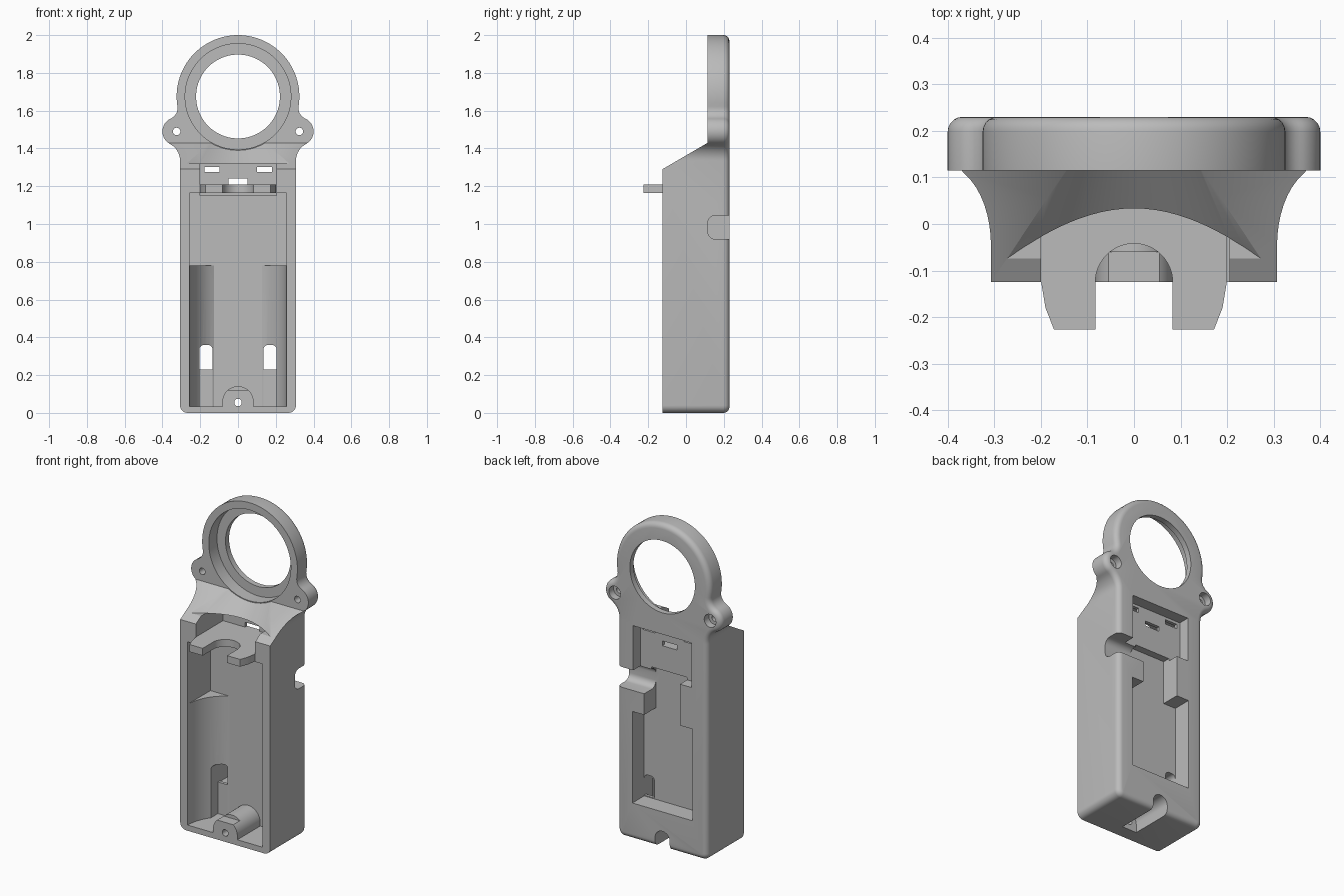
import bpy, bmesh
from math import cos, sin, pi, atan2, hypot, sqrt
from mathutils import Vector

cube = bpy.data.objects.get("Cube")
if cube:
    bpy.data.objects.remove(cube, do_unlink=True)

grey = bpy.data.materials.new("light_grey_plastic")
grey.use_nodes = True
grey.diffuse_color = (0.5, 0.5, 0.5, 1)
grey.node_tree.nodes["Principled BSDF"].inputs["Base Color"].default_value = (0.5, 0.5, 0.5, 1)

FRONT, BACK, STEP = -0.125, 0.23, 0.115   # y of front face, back face, ring face
FLOOR = 0.097                             # y of the battery bay floor
RING, RING_R = (0, 1.675), 0.325
EAR, EAR_R = (0.325, 1.49), 0.075
HALF = 0.307


def arc(c, r, a0, a1, n=12):
    return [(c[0] + r * cos(a0 + (a1 - a0) * i / n),
             c[1] + r * sin(a0 + (a1 - a0) * i / n)) for i in range(n + 1)]


def angle(c, p):
    return atan2(p[1] - c[1], p[0] - c[0])


def rect(x0, x1, z0, z1):
    return [(x0, z0), (x1, z0), (x1, z1), (x0, z1)]


def make(name, bm):
    bmesh.ops.recalc_face_normals(bm, faces=bm.faces)
    mesh = bpy.data.meshes.new(name)
    bm.to_mesh(mesh)
    bm.free()
    mesh.materials.append(grey)
    ob = bpy.data.objects.new(name, mesh)
    bpy.context.collection.objects.link(ob)
    return ob


def prism_bm(pts, lo, hi, axis="y"):
    place = {"x": lambda p, t: (t, p[0], p[1]),
             "y": lambda p, t: (p[0], t, p[1]),
             "z": lambda p, t: (p[0], p[1], t)}[axis]
    bm = bmesh.new()
    a = [bm.verts.new(place(p, lo)) for p in pts]
    b = [bm.verts.new(place(p, hi)) for p in pts]
    bm.faces.new(a)
    bm.faces.new(b[::-1])
    for i in range(len(pts)):
        j = (i + 1) % len(pts)
        bm.faces.new((a[i], b[i], b[j], a[j]))
    bmesh.ops.recalc_face_normals(bm, faces=bm.faces)
    return bm


def prism(name, pts, lo, hi, axis="y"):
    return make(name, prism_bm(pts, lo, hi, axis))


def disc(c, r, lo, hi, n=48):
    return prism("disc", arc(c, r, 0, 2 * pi, n)[:-1], lo, hi)


def combine(tool, op="DIFFERENCE"):
    mod = body.modifiers.new(op, "BOOLEAN")
    mod.operation, mod.solver, mod.object = op, "EXACT", tool
    tool.hide_render = True
    bpy.context.view_layer.objects.active = body
    bpy.ops.object.modifier_apply(modifier=mod.name)
    bpy.data.objects.remove(tool, do_unlink=True)


def cut(pts, lo, hi, axis="y"):
    combine(prism("cutter", pts, lo, hi, axis))


# Outline of the housing: foot corner, flare, ear, blend, ring
corner = 0.04
flare_r, blend_r = 0.1, 0.06
flare = (HALF + flare_r,
         EAR[1] - sqrt((flare_r + EAR_R) ** 2 - (HALF + flare_r - EAR[0]) ** 2))
# Blend centre is tangent to both ring and ear
d = hypot(EAR[0] - RING[0], EAR[1] - RING[1])
ra, rb = RING_R + blend_r, EAR_R + blend_r
along = (d * d + ra * ra - rb * rb) / (2 * d)
side = sqrt(ra * ra - along * along)
ux, uz = (EAR[0] - RING[0]) / d, (EAR[1] - RING[1]) / d
blend = (RING[0] + ux * along - uz * side, RING[1] + uz * along + ux * side)

half = arc((HALF - corner, corner), corner, -pi / 2, 0, 6)
half += arc(flare, flare_r, pi, angle(flare, EAR), 8)
half += arc(EAR, EAR_R, angle(EAR, flare), angle(EAR, blend), 20)[1:]
half += arc(blend, blend_r, angle(blend, EAR) + 2 * pi if angle(blend, EAR) < 0 else angle(blend, EAR),
            angle(blend, RING) % (2 * pi), 8)[1:]
half += arc(RING, RING_R, angle(RING, blend), pi / 2, 28)[1:]
outline = half + [(-x, z) for x, z in half[-2::-1]]

# Housing with a rounded back edge
bm = prism_bm(outline, FRONT, BACK)
rim = [e for e in bm.edges if all(v.co.y > BACK - 0.001 for v in e.verts)]
bmesh.ops.bevel(bm, geom=rim, offset=0.032, segments=5, profile=0.5, affect="EDGES")
body = make("lamp_housing", bm)

# Sloping shoulder in front of the ring
cut([(-0.365, 1.15), (STEP, 1.43), (STEP, 2.2), (-0.365, 2.2)], -1, 1, "x")

# Light cone clearance, flat at the bottom
bm = bmesh.new()
bmesh.ops.create_cone(bm, cap_ends=True, segments=96, radius1=0.5, radius2=0.285, depth=0.25)
for v in bm.verts:
    v.co = Vector((v.co.x, STEP + v.co.z - 0.125, RING[1] + v.co.y))
cutoff = bmesh.ops.bisect_plane(bm, geom=bm.verts[:] + bm.edges[:] + bm.faces[:],
                                plane_co=(0, 0, 1.32), plane_no=(0, 0, -1), clear_outer=True)
bmesh.ops.holes_fill(bm, edges=[e for e in bm.edges if e.is_boundary])
combine(make("cone_cutter", bm))

# Lens seat and opening
combine(disc(RING, 0.28, -0.3, 0.195, 96))
combine(disc(RING, 0.222, -0.3, 0.5, 96))

# Ear screw holes with counterbores
for s in (-1, 1):
    combine(disc((s * EAR[0], EAR[1]), 0.02, -0.3, 0.5, 24))
    combine(disc((s * EAR[0], EAR[1]), 0.04, 0.185, 0.5, 24))

# Battery bay: round trough below, square bay above, switch recess on top
reach = sqrt(0.256 ** 2 - (FLOOR - FRONT) ** 2)
a = atan2(FLOOR - FRONT, reach)
trough = [(0.256, -0.3)] + arc((0, FRONT), 0.256, 0, a, 10)
cut(trough + [(-x, y) for x, y in trough[::-1]], 0.035, 0.8, "z")
cut(rect(-0.256, 0.256, 0.78, 1.165), -0.3, FLOOR)
cut(rect(-0.2, 0.205, 1.15, 1.32), -0.3, 0.14)

# Back pockets: battery window, cable channel, switch pocket, side cable notch
cut(rect(-0.205, 0.205, 0.225, 0.79), STEP, 0.4)
cut(rect(-0.12, 0.125, 0.7, 1.06), STEP, 0.4)
cut(rect(-0.2, 0.2, 1.045, 1.32), 0.16, 0.4)
notch = [(0.4, 0.92), (0.4, 1.045)]
notch += arc((STEP + 0.04, 1.005), 0.04, pi / 2, pi, 6)
notch += arc((STEP + 0.04, 0.96), 0.04, pi, 1.5 * pi, 6)
cut(notch, 0.1, 0.5, "x")

# Terminal gaps beside the trough
for s in (-1, 1):
    gap = [(0.135, 0.035), (0.205, 0.035)] + arc((0.18, 0.335), 0.025, 0, pi / 2, 5)
    gap += arc((0.16, 0.335), 0.025, pi / 2, pi, 5)
    cut([(s * x, z) for x, z in gap], -0.1, FLOOR)
    cut([(s * x, max(z, 0.23)) for x, z in gap], 0, 0.15)

# Slots through the switch plate
for x0, x1, z0, z1 in ((-0.178, -0.097, 1.275, 1.303), (0.1, 0.18, 1.275, 1.303),
                       (-0.05, 0.05, 1.21, 1.24)):
    cut(rect(x0, x1, z0, z1), 0.1, 0.2)

# Screw boss at the foot, with a flat on its front part
boss = [(-0.083, 0.02), (0.083, 0.02)] + arc((0, 0.058), 0.083, 0, pi, 24)
combine(prism("foot_boss", boss, FRONT, FLOOR + 0.01), "UNION")
cut(rect(-0.1, 0.1, 0.12, 0.2), -0.3, -0.06)
cut([(-0.05, -0.1), (0.05, -0.1)] + arc((0, 0.055), 0.05, 0, pi, 16), -0.04, 0.5)
combine(disc((0, 0.055), 0.02, -0.3, 0.1, 24))

# Switch shelf with a round thumb cut-out
shelf = [(-0.083, -0.226), (-0.172, -0.226)] + [(-0.19, -0.18), (-0.2, -0.12), (-0.2, 0.145)]
thumb = arc((0, FRONT), 0.083, 0, pi, 24)
combine(prism("switch_shelf", shelf + [(-x, y) for x, y in shelf[::-1]] + thumb,
              1.165, 1.21, "z"), "UNION")

# Smooth shading with sharp edges kept
bpy.ops.object.select_all(action="DESELECT")
body.select_set(True)
bpy.context.view_layer.objects.active = body
bpy.ops.object.shade_smooth_by_angle(angle=0.5)
